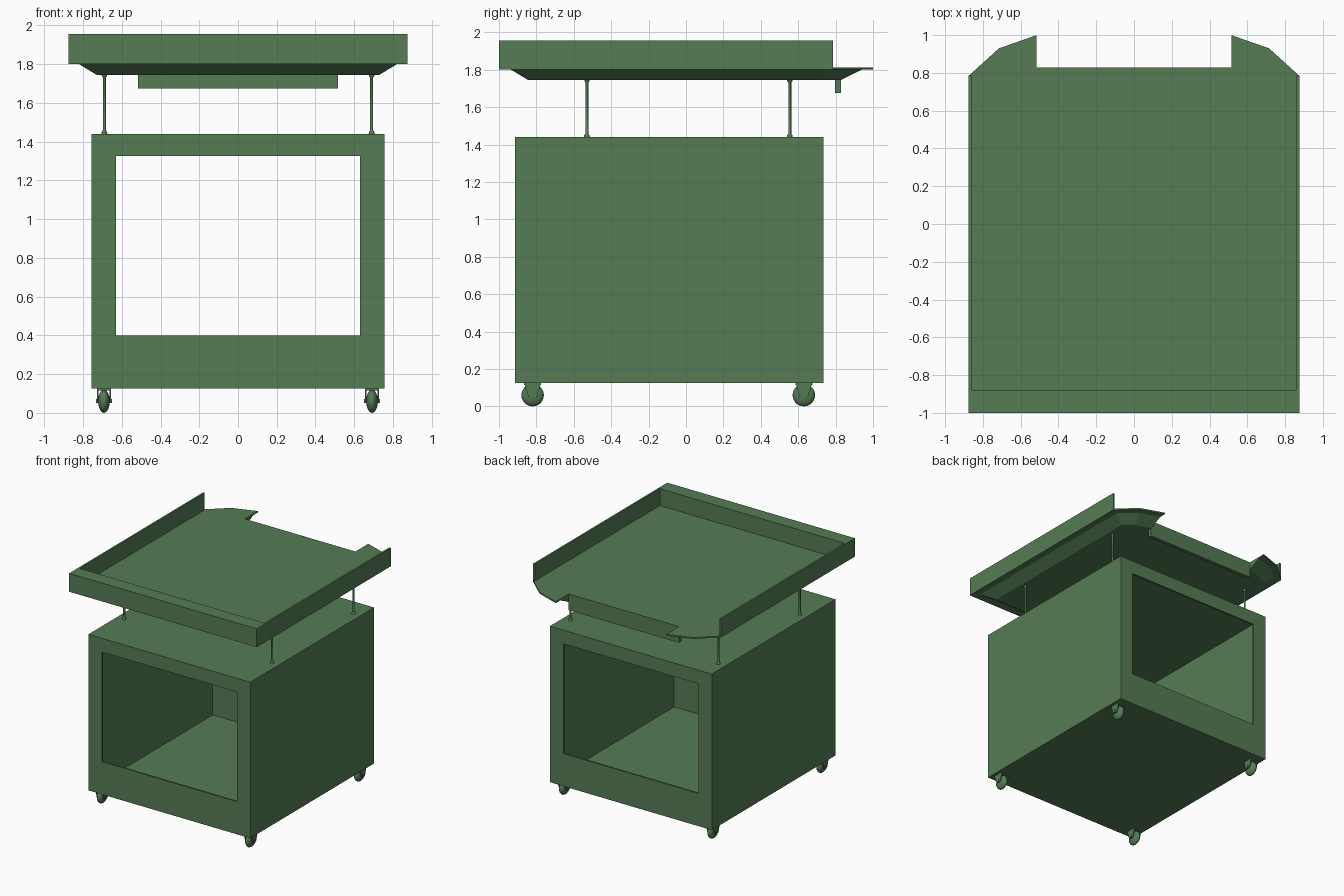
import bpy, bmesh
from math import pi

if "Cube" in bpy.data.objects:
    bpy.data.objects.remove(bpy.data.objects["Cube"])

green = bpy.data.materials.new("green_paint")
green.diffuse_color = (0.09, 0.2, 0.09, 1)
green.use_nodes = True
green.node_tree.nodes["Principled BSDF"].inputs["Base Color"].default_value = green.diffuse_color


def finish(bm, name, recalc=True):
    if recalc:
        bmesh.ops.recalc_face_normals(bm, faces=bm.faces)
    me = bpy.data.meshes.new(name)
    bm.to_mesh(me)
    bm.free()
    me.materials.append(green)
    ob = bpy.data.objects.new(name, me)
    bpy.context.collection.objects.link(ob)
    return ob


def box(name, x, y, z):
    bm = bmesh.new()
    bmesh.ops.create_cube(bm, size=1)
    for v in bm.verts:
        v.co = [a + (b - a) * (c + 0.5) for (a, b), c in zip((x, y, z), v.co)]
    return finish(bm, name)


def loft(name, rings):
    """Closed solid through rings of matching 3D points."""
    bm = bmesh.new()
    vs = [[bm.verts.new(p) for p in r] for r in rings]
    bm.faces.new(vs[0])
    bm.faces.new(vs[-1])
    n = len(vs[0])
    for a, b in zip(vs, vs[1:]):
        for i in range(n):
            j = (i + 1) % n
            bm.faces.new((a[i], a[j], b[j], b[i]))
    return finish(bm, name)


def mirrored(half, z):
    """Right-hand outline completed by its mirror image."""
    return [(x, y, z) for x, y in half] + [(-x, y, z) for x, y in reversed(half)]


def smooth(ob):
    bpy.ops.object.select_all(action='DESELECT')
    ob.select_set(True)
    bpy.context.view_layer.objects.active = ob
    bpy.ops.object.shade_smooth_by_angle(angle=0.7)


def turned(name, profile, x, y, n=12):
    """Round upright part from (radius, z) steps."""
    from math import cos, sin
    ob = loft(name, [[(x + r * cos(2 * pi * i / n), y + r * sin(2 * pi * i / n), z)
                      for i in range(n)] for r, z in profile])
    smooth(ob)


# Cabinet: thin hollow shell, open through front and back
bm = bmesh.new()
ends = []
for y in (-0.915, 0.735):
    outer = [bm.verts.new((x, y, z)) for x, z in
             ((-0.755, 0.125), (0.755, 0.125), (0.755, 1.44), (-0.755, 1.44))]
    inner = [bm.verts.new((x, y, z)) for x, z in
             ((-0.63, 0.40), (0.63, 0.40), (0.63, 1.325), (-0.63, 1.325))]
    ends.append(outer)
    for i in range(4):
        j = (i + 1) % 4
        f = [outer[i], outer[j], inner[j], inner[i]]
        bm.faces.new(f if y < 0 else f[::-1])
for i in range(4):
    j = (i + 1) % 4
    bm.faces.new((ends[0][j], ends[0][i], ends[1][i], ends[1][j]))
cabinet = finish(bm, "cabinet", recalc=False)
shell = cabinet.modifiers.new("shell", 'SOLIDIFY')
shell.thickness = 0.015
shell.offset = -1
shell.use_even_offset = True

# Casters: squashed ball wheel, axle and fork
for sx, side in ((-1, "left"), (1, "right")):
    for cy, end in ((-0.82, "front"), (0.63, "back")):
        cx = 0.692 * sx
        tag = f"{end}_{side}"
        bm = bmesh.new()
        bmesh.ops.create_uvsphere(bm, u_segments=24, v_segments=14, radius=0.06)
        for v in bm.verts:
            v.co = (cx + v.co.x * 0.5, cy + v.co.y, 0.06 + v.co.z)
        smooth(finish(bm, f"wheel_{tag}"))
        box(f"axle_{tag}", (cx - 0.042, cx + 0.042), (cy - 0.01, cy + 0.01), (0.052, 0.072))
        for k in (-1, 1):
            prof = ((-0.045, 0.126), (-0.022, 0.05), (0.022, 0.05), (0.045, 0.126))
            loft(f"fork_{tag}", [[(cx + k * t, cy + y, z) for y, z in prof]
                                 for t in (0.029, 0.036)])
        box(f"fork_plate_{tag}", (cx - 0.036, cx + 0.036),
            (cy - 0.045, cy + 0.045), (0.115, 0.126))

# Posts with flared ends
for sx in (-1, 1):
    for py in (-0.53, 0.555):
        turned("support_post", ((0.016, 1.438), (0.014, 1.45), (0.008, 1.457),
                                (0.008, 1.732), (0.014, 1.739), (0.014, 1.75)),
               0.69 * sx, py)

# Counter top plate with two horns around the rear notch
plate = [(0.515, 0.825), (0.515, 1.0), (0.715, 0.93), (0.875, 0.785), (0.875, -1)]
loft("tray_plate", [mirrored(plate, 1.80), mirrored(plate, 1.812)])

# Tapered underside
upper = [(0.515, 0.825), (0.515, 0.94), (0.69, 0.88), (0.82, 0.76), (0.82, -0.935)]
lower = [(0.515, 0.825), (0.515, 0.83), (0.64, 0.79), (0.73, 0.71), (0.73, -0.845)]
loft("tray_underside", [mirrored(lower, 1.745), mirrored(upper, 1.80)])

# Rims and rear drop panel
box("front_rim", (-0.875, 0.875), (-1, -0.88), (1.80, 1.955))
for sx in (-1, 1):
    box("side_rim", sorted((sx * 0.86, sx * 0.875)), (-0.88, 0.785), (1.80, 1.955))
box("rear_drop_panel", (-0.515, 0.515), (0.797, 0.828), (1.675, 1.812))
